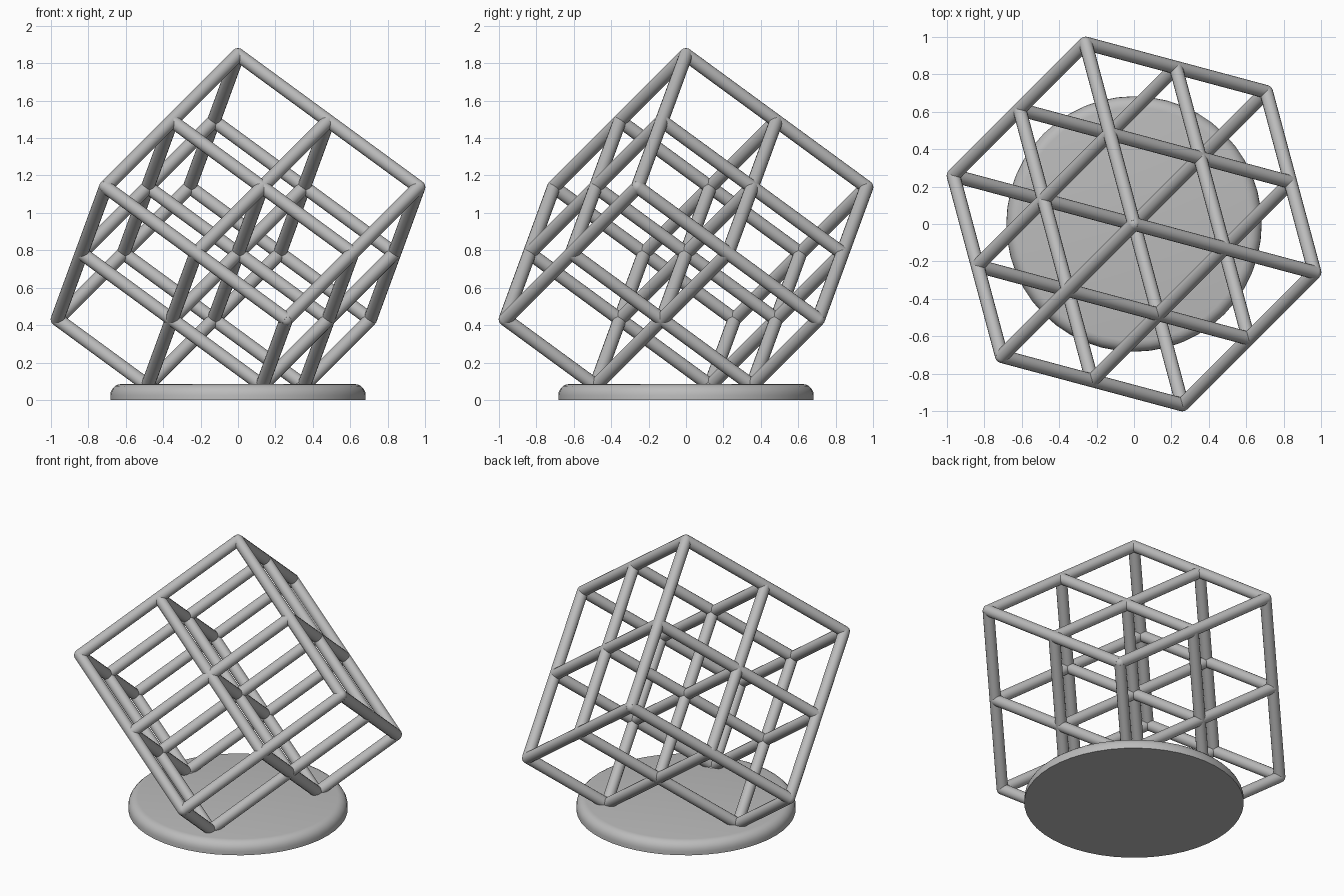
import bpy
import bmesh
from math import cos, sin, radians, sqrt
from mathutils import Vector, Matrix

cube = bpy.data.objects.get("Cube")
if cube:
    bpy.data.objects.remove(cube, do_unlink=True)

BAR_RADIUS = 0.036
BASE_RADIUS = 0.683
BASE_HEIGHT = 0.085
APEX = Vector((0, 0, 1.845))

grey = bpy.data.materials.new("light_grey")
grey.use_nodes = True
grey.diffuse_color = (0.5, 0.5, 0.5, 1)
grey.node_tree.nodes["Principled BSDF"].inputs["Base Color"].default_value = (0.5, 0.5, 0.5, 1)


def finish(bm, name):
    mesh = bpy.data.meshes.new(name)
    bm.to_mesh(mesh)
    bm.free()
    mesh.materials.append(grey)
    obj = bpy.data.objects.new(name, mesh)
    bpy.context.collection.objects.link(obj)
    bpy.ops.object.select_all(action="DESELECT")
    obj.select_set(True)
    bpy.context.view_layer.objects.active = obj
    bpy.ops.object.shade_smooth_by_angle(angle=radians(40))
    return obj


# Half-edge vectors of a cube standing on one corner
steps = [Vector((cos(radians(a)), sin(radians(a)), -1 / sqrt(2))) / 2
         for a in (-15, 105, 225)]


def node(i, j, k):
    return APEX + steps[0] * i + steps[1] * j + steps[2] * k


def add_bar(bm, start, end):
    axis = end - start
    turn = axis.to_track_quat("Z", "Y").to_matrix().to_4x4()
    bmesh.ops.create_cone(bm, cap_ends=True, segments=16,
                          radius1=BAR_RADIUS, radius2=BAR_RADIUS,
                          depth=axis.length,
                          matrix=Matrix.Translation((start + end) / 2) @ turn)


# Lattice: nine full-length bars along each of the three cube axes
bm = bmesh.new()
for axis in range(3):
    for u in range(3):
        for v in range(3):
            first, last = [u, v], [u, v]
            first.insert(axis, 0)
            last.insert(axis, 2)
            add_bar(bm, node(*first), node(*last))

# Rounded joints at the cube corners
for i in (0, 2):
    for j in (0, 2):
        for k in (0, 2):
            bmesh.ops.create_uvsphere(bm, u_segments=16, v_segments=8,
                                      radius=BAR_RADIUS,
                                      matrix=Matrix.Translation(node(i, j, k)))

# Cut off the lowest corner inside the base
bmesh.ops.bisect_plane(bm, geom=bm.verts[:] + bm.edges[:] + bm.faces[:],
                       plane_co=(0, 0, BASE_HEIGHT / 2), plane_no=(0, 0, 1),
                       clear_inner=True)
finish(bm, "cube_lattice")

# Round base with a softened top rim
bm = bmesh.new()
bmesh.ops.create_cone(bm, cap_ends=True, segments=48,
                      radius1=BASE_RADIUS, radius2=BASE_RADIUS,
                      depth=BASE_HEIGHT,
                      matrix=Matrix.Translation((0, 0, BASE_HEIGHT / 2)))
rim = [e for e in bm.edges if all(v.co.z > BASE_HEIGHT * 0.9 for v in e.verts)]
bmesh.ops.bevel(bm, geom=rim, offset=0.06, offset_type="OFFSET",
                segments=5, profile=0.5, affect="EDGES")
finish(bm, "base")
